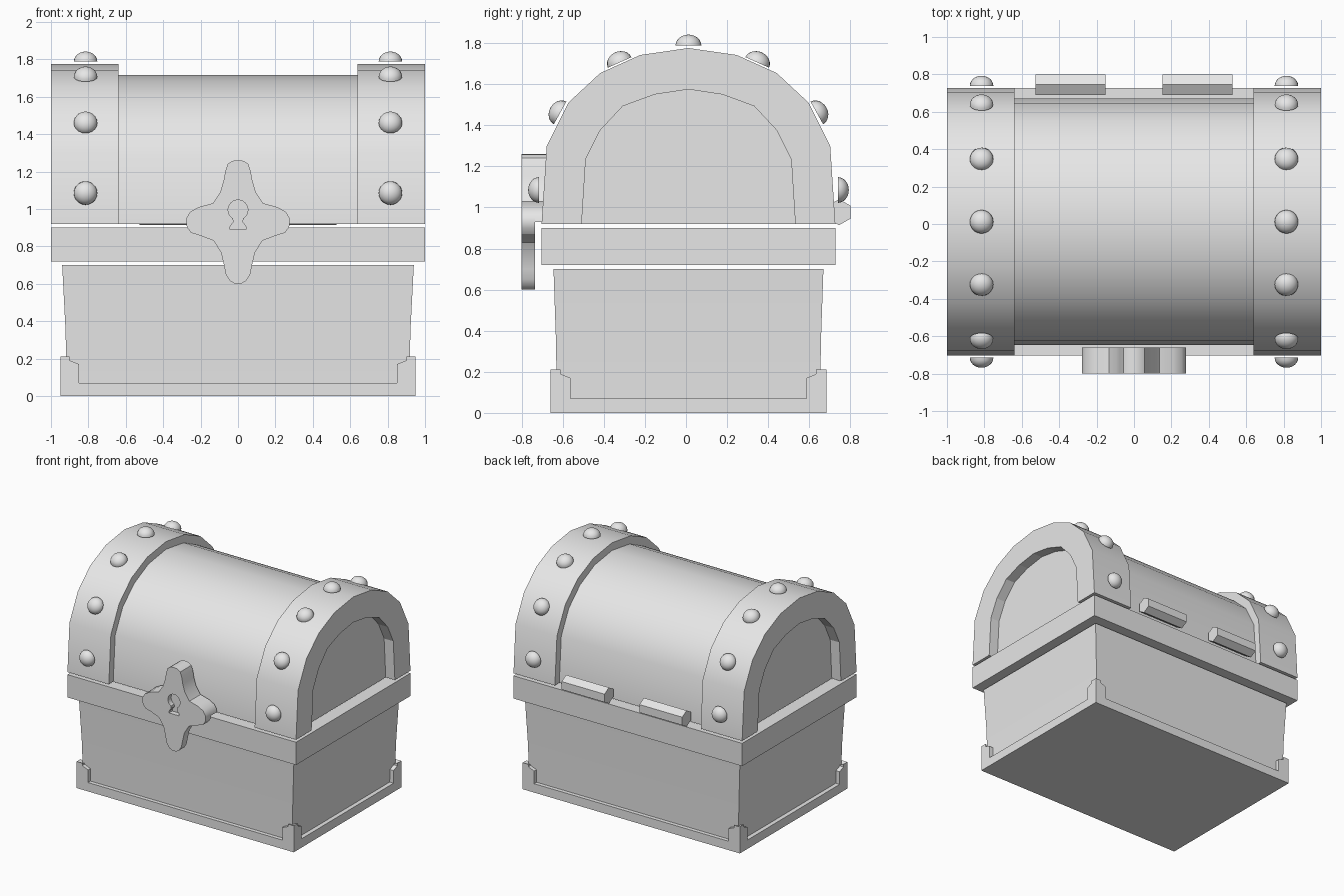
import bpy, bmesh, math
from mathutils import Matrix, Vector

if "Cube" in bpy.data.objects:
    bpy.data.objects.remove(bpy.data.objects["Cube"])

CY = 0.012  # middle of the chest front to back

grey = bpy.data.materials.new("plain_grey")
grey.diffuse_color = (0.8, 0.8, 0.8, 1)
grey.use_nodes = True
grey.node_tree.nodes["Principled BSDF"].inputs["Base Color"].default_value = grey.diffuse_color


def finish(name, bm, smooth=None):
    bmesh.ops.recalc_face_normals(bm, faces=bm.faces)
    me = bpy.data.meshes.new(name)
    bm.to_mesh(me)
    bm.free()
    me.materials.append(grey)
    ob = bpy.data.objects.new(name, me)
    bpy.context.collection.objects.link(ob)
    if smooth:
        activate(ob)
        bpy.ops.object.shade_smooth_by_angle(angle=math.radians(smooth))
    return ob


def activate(ob):
    bpy.ops.object.select_all(action='DESELECT')
    ob.select_set(True)
    bpy.context.view_layer.objects.active = ob


def prism(name, pts, axis, a, b, smooth=None):
    """Extrude a (side, z) outline along x or y from a to b."""
    place = (lambda p, t: (t, p[0], p[1])) if axis == 'x' else (lambda p, t: (p[0], t, p[1]))
    bm = bmesh.new()
    lo = [bm.verts.new(place(p, a)) for p in pts]
    hi = [bm.verts.new(place(p, b)) for p in pts]
    bm.faces.new(lo)
    bm.faces.new(hi)
    n = len(pts)
    for i in range(n):
        j = (i + 1) % n
        bm.faces.new((lo[i], lo[j], hi[j], hi[i]))
    return finish(name, bm, smooth)


def stack(name, levels):
    """Rectangular body from (half x, half y, z) levels."""
    bm = bmesh.new()
    rings = [[bm.verts.new((sx * x, CY + sy * y, z))
              for sx, sy in ((-1, -1), (1, -1), (1, 1), (-1, 1))] for x, y, z in levels]
    bm.faces.new(rings[0])
    bm.faces.new(rings[-1])
    for r, s in zip(rings, rings[1:]):
        for i in range(4):
            j = (i + 1) % 4
            bm.faces.new((r[i], r[j], s[j], s[i]))
    return finish(name, bm, 30)


def cut(ob, cutter):
    mod = ob.modifiers.new("cut", 'BOOLEAN')
    mod.operation, mod.solver, mod.object = 'DIFFERENCE', 'EXACT', cutter
    activate(ob)
    bpy.ops.object.modifier_apply(modifier=mod.name)
    bpy.data.objects.remove(cutter, do_unlink=True)


def mirrored(half, centre=0.0):
    """Close a half outline, first and last points may lie on the axis."""
    left = [(-u, z) for u, z in reversed(half) if u > 0]
    return [(centre + u, z) for u, z in half + left]


# Chest body, base plate and rim band
stack("body", [(0.915, 0.64, 0.01), (0.922, 0.645, 0.35), (0.94, 0.657, 0.70)])
stack("base_plate", [(0.95, 0.672, 0), (0.95, 0.672, 0.07)])
stack("rim_band", [(1.0, 0.715, 0.72), (1.0, 0.715, 0.90)])

# Base corner guards: one plate on each face of every corner
for sx in (-1, 1):
    for sy in (-1, 1):
        ox, oy = sx * 0.95, CY + sy * 0.672
        ix, iy = sx * 0.85, CY + sy * 0.575
        prism("corner_guard_front", [(ix, 0.06), (ox, 0.06), (ox, 0.21), (ix, 0.17)],
              'y', oy, oy - sy * 0.05)
        prism("corner_guard_side", [(iy, 0.06), (oy, 0.06), (oy, 0.21), (iy, 0.17)],
              'x', ox, ox - sx * 0.05)

# Lid: middle barrel and two thicker end arches with recessed panels
barrel = [(0.66, 0.92), (0.635, 1.28), (0.54, 1.465), (0.40, 1.595), (0.22, 1.682), (0, 1.715)]
outer = [(0.715, 0.92), (0.69, 1.30), (0.585, 1.51), (0.43, 1.654), (0.235, 1.742), (0, 1.776)]
inner = [(0.52, 0.80), (0.52, 0.92), (0.50, 1.235), (0.43, 1.375), (0.32, 1.493),
         (0.165, 1.55), (0, 1.575)]
prism("lid_barrel", mirrored(barrel, CY), 'x', -0.64, 0.64, 30)
for s in (-1, 1):
    arch = prism("lid_end_arch", mirrored(outer, CY), 'x', s * 0.638, s * 1.0, 30)
    cut(arch, prism("recess_cutter", mirrored(inner, CY), 'x', s * 0.92, s * 1.1))

# Dome rivets around both end arches: offset from middle, height, tilt
half_rivets = [(0.335, 1.706, 24), (0.625, 1.46, 61), (0.727, 1.085, 90)]
rivets = [(0, 1.788, 0)] + half_rivets + [(-d, z, -t) for d, z, t in half_rivets]
for s in (-1, 1):
    for d, z, tilt in rivets:
        bm = bmesh.new()
        bmesh.ops.create_uvsphere(bm, u_segments=20, v_segments=12, radius=0.063)
        bmesh.ops.bisect_plane(bm, geom=bm.verts[:] + bm.edges[:] + bm.faces[:], dist=1e-5,
                               plane_co=(0, 0, 0), plane_no=(0, 0, 1), clear_inner=True)
        bmesh.ops.holes_fill(bm, edges=[e for e in bm.edges if e.is_boundary], sides=0)
        bm.transform(Matrix.Translation((s * 0.815, CY + d, z))
                     @ Matrix.Rotation(math.radians(-tilt), 4, 'X')
                     @ Matrix.Diagonal((1, 1, 0.85, 1)))
        finish("rivet", bm, 40)

# Star-shaped lock plate with a keyhole, and its thicker upper half
star = [(0, 1.26), (0.03, 1.257), (0.055, 1.24), (0.068, 1.20), (0.077, 1.15), (0.095, 1.09),
        (0.135, 1.03), (0.21, 1.01), (0.255, 0.985), (0.274, 0.955), (0.278, 0.93),
        (0.272, 0.90), (0.25, 0.872), (0.20, 0.857), (0.13, 0.83), (0.09, 0.765),
        (0.075, 0.70), (0.065, 0.65), (0.045, 0.617), (0.02, 0.602), (0, 0.60)]
lock = prism("lock_plate", mirrored(star), 'y', -0.80, -0.735, 30)
circle = [(0.053 * math.sin(a), 0.995 + 0.053 * math.cos(a))
          for a in (math.radians(d) for d in range(0, 151, 15))]
keyhole = circle + [(0.024, 0.93), (0.043, 0.905), (0.043, 0.89)]
cut(lock, prism("keyhole_cutter", mirrored(keyhole), 'y', -0.85, -0.76))
prism("lock_upper_block", mirrored([p for p in star if p[1] >= 0.93]), 'y', -0.736, -0.66, 30)

# Hexagonal hinge barrels at the back
hexagon = [(0.745 + 0.0635 * math.sin(math.radians(a)), 0.977 + 0.0635 * math.cos(math.radians(a)))
           for a in range(0, 360, 60)]
for s in (-1, 1):
    prism("hinge", hexagon, 'x', s * 0.153, s * 0.527)
